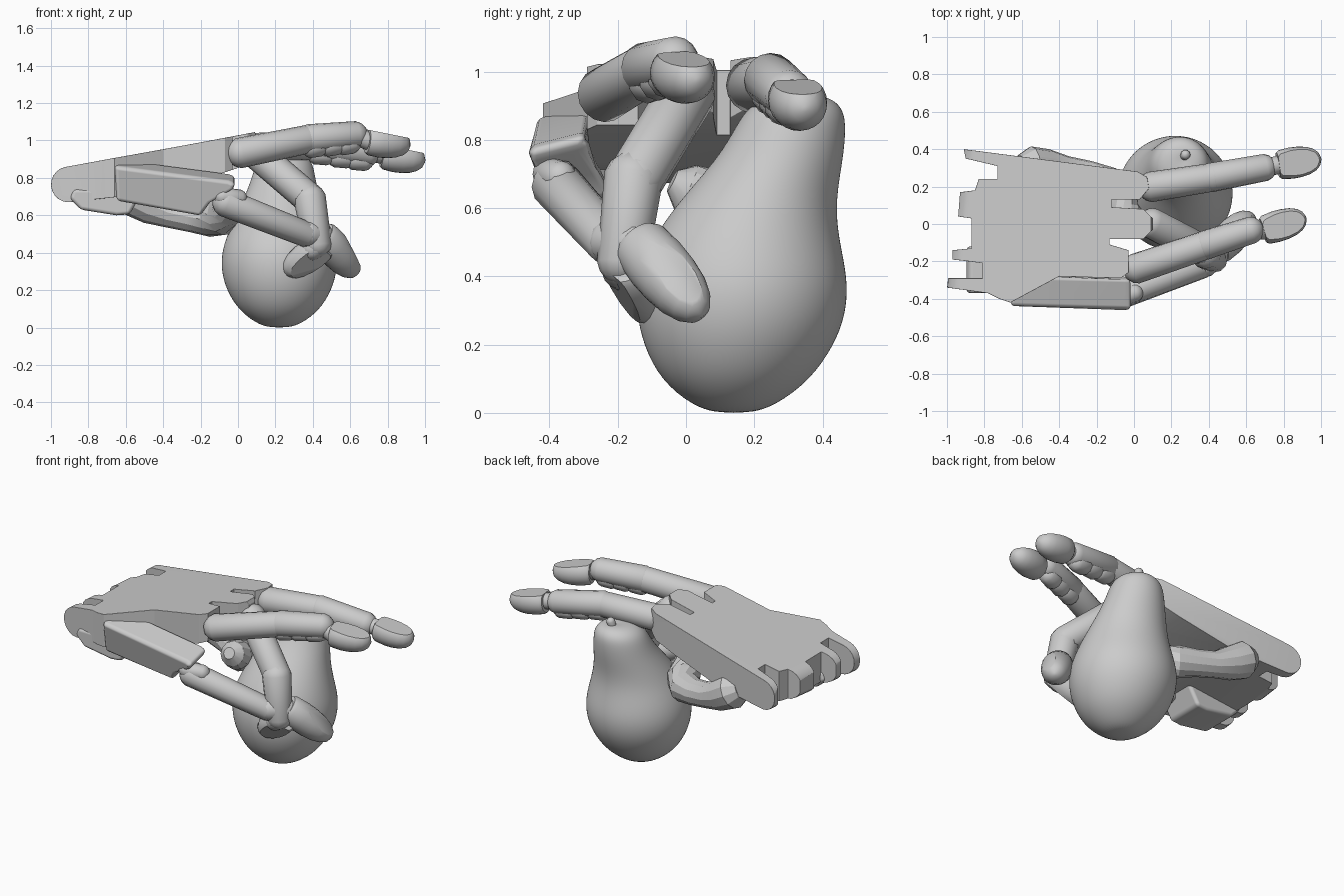
import bpy, bmesh, math
from mathutils import Vector as V

cube = bpy.data.objects.get("Cube")
if cube:
    bpy.data.objects.remove(cube, do_unlink=True)

grey = bpy.data.materials.new("plain_grey")
grey.use_nodes = True
grey.diffuse_color = (0.6, 0.6, 0.6, 1)
grey.node_tree.nodes["Principled BSDF"].inputs["Base Color"].default_value = (0.6, 0.6, 0.6, 1)


def soften(ob, width):
    mod = ob.modifiers.new("soft_edges", 'BEVEL')
    mod.width, mod.segments, mod.limit_method = width, 3, 'ANGLE'
    mod.harden_normals = True


def finish(name, bm, angle=35):
    bmesh.ops.recalc_face_normals(bm, faces=bm.faces)
    mesh = bpy.data.meshes.new(name)
    bm.to_mesh(mesh)
    bm.free()
    mesh.materials.append(grey)
    ob = bpy.data.objects.new(name, mesh)
    bpy.context.collection.objects.link(ob)
    bpy.ops.object.select_all(action='DESELECT')
    ob.select_set(True)
    bpy.context.view_layer.objects.active = ob
    bpy.ops.object.shade_smooth_by_angle(angle=math.radians(angle))
    return ob


def loft(points, radii, sides=16, level=False):
    """Skin round sections along a path and cap both ends."""
    bm = bmesh.new()
    pts = [V(p) for p in points]
    rings = []
    for i, (p, r) in enumerate(zip(pts, radii)):
        t = pts[min(i + 1, len(pts) - 1)] - pts[max(i - 1, 0)]
        t = V((0, 0, 1)) if level else t.normalized()
        a = V((0, 1, 0)).cross(t).normalized()
        b = t.cross(a)
        rings.append([bm.verts.new(p + r * (a * math.cos(k * math.tau / sides) + b * math.sin(k * math.tau / sides)))
                      for k in range(sides)])
    for lo, hi in zip(rings, rings[1:]):
        for k in range(sides):
            j = (k + 1) % sides
            bm.faces.new((lo[k], lo[j], hi[j], hi[k]))
    bm.faces.new(rings[0])
    bm.faces.new(rings[-1])
    return bm


def capsule(name, a, b, ra, rb, sides=16):
    """Tapered rod with round ends, a and b being the end centres."""
    a, b = V(a), V(b)
    d = (b - a).normalized()
    arc = [math.radians(x) for x in (85, 60, 35, 12)]
    pts = [a - d * ra * math.sin(t) for t in arc] + [b + d * rb * math.sin(t) for t in reversed(arc)]
    rad = [ra * math.cos(t) for t in arc] + [rb * math.cos(t) for t in reversed(arc)]
    return finish(name, loft(pts, rad, sides))


def fingertip(name, a, b, r, nail, depth, along=.6):
    """Rounded tip from a to b with a flat nail cut facing the nail direction."""
    a, b, n = V(a), V(b), V(nail).normalized()
    shape = [(0, .8), (.06, .93), (.3, 1), (.5, .98), (.7, .88), (.85, .7), (.95, .45), (1, .1)]
    bm = loft([a.lerp(b, t) for t, _ in shape], [r * s for _, s in shape], 24)
    cut = bmesh.ops.bisect_plane(bm, geom=bm.verts[:] + bm.edges[:] + bm.faces[:],
                                 plane_co=a.lerp(b, along) + n * depth, plane_no=n, clear_outer=True)
    edges = [e for e in cut["geom_cut"] if isinstance(e, bmesh.types.BMEdge)]
    bmesh.ops.holes_fill(bm, edges=edges)
    return finish(name, bm)


def prism(name, outline, lo, hi, axis, warp=lambda p: p):
    """Extrude a flat outline along y or z, then move each corner by the warp rule."""
    bm = bmesh.new()
    put = (lambda p, h: (p[0], h, p[1])) if axis == 'y' else (lambda p, h: (p[0], p[1], h))
    face = bm.faces.new([bm.verts.new(put(p, lo)) for p in outline])
    ext = bmesh.ops.extrude_face_region(bm, geom=[face])
    step = V((0, hi - lo, 0)) if axis == 'y' else V((0, 0, hi - lo))
    bmesh.ops.translate(bm, verts=[v for v in ext["geom"] if isinstance(v, bmesh.types.BMVert)], vec=step)
    for v in bm.verts:
        v.co = warp(v.co.copy())
    return finish(name, bm)


# Pear with a leaning neck: height, x, y, radius
pear = [(0, .22, .14, .05), (.02, .22, .14, .12), (.095, .22, .145, .22), (.2, .22, .155, .282),
        (.29, .22, .162, .308), (.38, .22, .165, .311), (.47, .22, .17, .289), (.56, .225, .188, .254),
        (.65, .23, .225, .219), (.75, .24, .278, .184), (.83, .245, .305, .164), (.885, .25, .318, .146),
        (.92, .255, .327, .105), (.93, .26, .335, .05), (.925, .265, .34, .01)]
body = finish("pear", loft([(x, y, z) for z, x, y, r in pear], [p[3] for p in pear], 32, True), angle=80)
body.modifiers.new("smooth", 'SUBSURF').levels = 2
capsule("pear_stem", (.265, .36, .9), (.275, .37, .945), .022, .027, 10)

# Palm: hand outline with finger slots and wrist prongs, trimmed by a sloping side profile
outline = [(-.91, .4), (.02, .28), (.07, .25), (.08, .19), (.03, .13), (-.12, .13), (-.12, .09), (.05, .08),
           (.1, .03), (.1, -.03), (.05, -.08), (-.13, -.08), (-.13, -.11), (-.03, -.14), (-.03, -.26),
           (-.07, -.29), (-.4, -.28), (-.66, -.42), (-.72, -.4), (-.78, -.37), (-1, -.34), (-1, -.29),
           (-.81, -.29), (-.81, -.21), (-.88, -.2), (-.97, -.19), (-.97, -.14), (-.87, -.13), (-.87, .03),
           (-.94, .04), (-.93, .17), (-.85, .18), (-.83, .24), (-.73, .24), (-.73, .31), (-.9, .35)]
side = [(-.905 + .095 * math.cos(math.radians(t)), .765 + .095 * math.sin(math.radians(t)))
        for t in range(100, 271, 17)]
side += [(-.45, .72), (-.1, .82), (.02, .86), (.1, .91), (.12, .98), (.09, 1.045)]


def slant_wrist(p):
    """The wrist hinge line runs obliquely across the hand."""
    if p.x < -.6:
        shift = .12 * (p.y + .34)
        p += V((shift, 0, .12 * shift))
    return p


palm = prism("palm", outline, .5, 1.2, 'z')
trim = prism("palm_trim", side, -.6, .6, 'y', slant_wrist)
trim.hide_render = True
cut = palm.modifiers.new("side_profile", 'BOOLEAN')
cut.operation, cut.object, cut.solver = 'INTERSECT', trim, 'EXACT'
bpy.context.view_layer.objects.active = palm
bpy.ops.object.modifier_apply(modifier=cut.name)
bpy.data.objects.remove(trim, do_unlink=True)
soften(palm, .014)

# Heel of the palm and the thumb base housing, which leans in under the palm
soften(prism("palm_heel", [(-.9, .69), (-.84, .63), (-.65, .6), (-.58, .605), (-.5, .74), (-.88, .74)],
             -.37, -.12, 'y'), .02)


def lean(p):
    inward = .6 * max(0, .74 - p.z) + .2 * max(0, p.z - .74)
    return p + V((0, inward, .25 * (p.y + .46)))


soften(prism("thumb_base", [(-.66, .865), (-.65, .675), (-.2, .595), (-.15, .665), (-.03, .735), (-.01, .77),
                            (-.05, .785)], -.465, -.3, 'y', lean), .022)

# Straight fingers: knuckle, middle joint, last joint, tip root, tip end
straight = {
    "index": [(.02, -.235, .935), (.39, -.11, 1.01), (.62, -.035, 1.03), (.69, -.035, 1.0), (.92, .035, .975)],
    "little": [(.1, .2, .96), (.42, .25, .975), (.69, .3, .935), (.77, .315, .925), (1.0, .35, .89)],
}
for name, (knuckle, mid, last, root, end) in straight.items():
    capsule(name + "_lower_bone", knuckle, mid, .083, .078)
    capsule(name + "_upper_bone", mid, last, .08, .074)
    capsule(name + "_joint", last, root, .05, .05)
    fingertip(name + "_tip", root, end, .084, (.2, 0, 1), .045)
    # Soft pads under the joints
    for t in (.1, .5, .85):
        pad = V(mid).lerp(V(last), t) - V((0, 0, .045))
        step = (V(last) - V(mid)) * .08
        capsule(name + "_pad", pad - step, pad + step, .06, .056, 10)

# Middle finger curled down around the pear
capsule("middle_lower_bone", (.1, .0, .93), (.38, -.145, .69), .086, .086, 12)
capsule("middle_upper_bone", (.385, -.155, .68), (.425, -.185, .45), .089, .076, 12)
capsule("middle_joint", (.425, -.19, .44), (.4, -.185, .42), .066, .062)
fingertip("middle_tip", (.46, -.18, .44), (.25, -.1, .29), .085, (.2, -.75, -.65), .055)

# Thumb reaching across the front
capsule("thumb_pin", (-.08, -.4, .7), (.0, -.37, .69), .05, .05)
capsule("thumb_bone", (-.06, -.375, .665), (.36, -.225, .5), .078, .07, 12)
capsule("thumb_joint", (.38, -.215, .5), (.45, -.15, .49), .07, .065)
fingertip("thumb_tip", (.445, -.14, .5), (.63, .045, .285), .092, (.88, .06, .48), .058, .75)

# Far digit under the palm, bracing the pear from behind
path = [(-.61, .3, .73), (-.55, .305, .7), (-.46, .3, .65), (-.36, .285, .61), (-.25, .26, .59), (-.15, .22, .58),
        (-.08, .14, .59), (-.05, .06, .63), (-.04, .0, .66), (-.035, -.04, .68)]
finish("far_digit", loft(path, [.07, .11, .1, .078, .08, .095, .1, .09, .075, .035], 12), angle=25)
